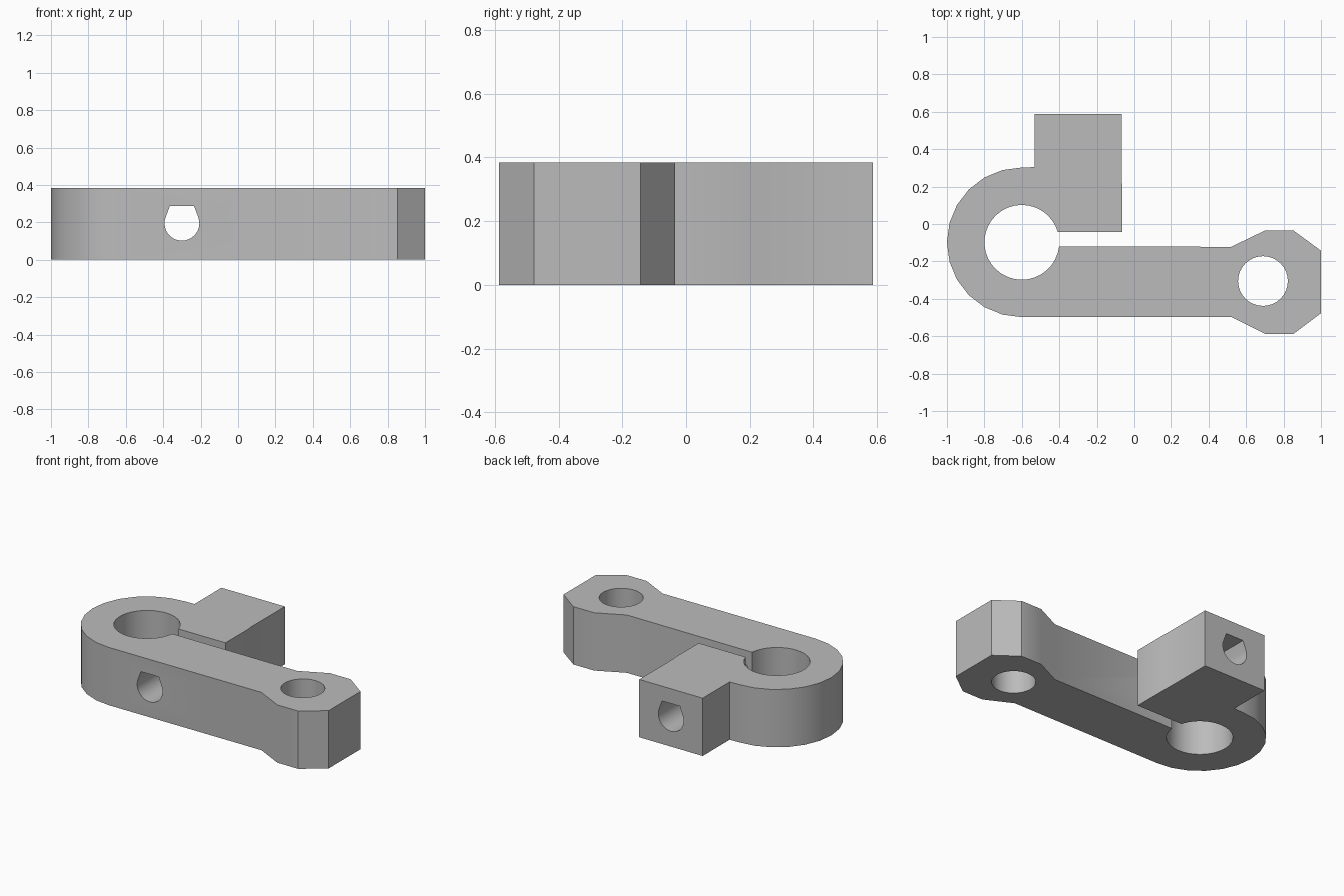
import bpy, bmesh, math
from mathutils import Matrix, Vector

cube = bpy.data.objects.get("Cube")
if cube:
    bpy.data.objects.remove(cube, do_unlink=True)

HEIGHT = 0.384
RING = (-0.6, -0.098)

grey = bpy.data.materials.new("plain_grey")
grey.use_nodes = True
grey.diffuse_color = (0.5, 0.5, 0.5, 1)
grey.node_tree.nodes["Principled BSDF"].inputs["Base Color"].default_value = (0.5, 0.5, 0.5, 1)


def arc(centre, radius, start, end, steps):
    """Points on an arc, angles in degrees."""
    angles = [math.radians(start + (end - start) * i / steps) for i in range(steps + 1)]
    return [(centre[0] + radius * math.cos(a), centre[1] + radius * math.sin(a)) for a in angles]


def prism(name, outline, depth, matrix=Matrix()):
    """Extrude a flat outline along its local z and place it."""
    bm = bmesh.new()
    face = bm.faces.new([bm.verts.new((x, y, 0)) for x, y in outline])
    top = bmesh.ops.extrude_face_region(bm, geom=[face])
    verts = [v for v in top["geom"] if isinstance(v, bmesh.types.BMVert)]
    bmesh.ops.translate(bm, verts=verts, vec=(0, 0, depth))
    bmesh.ops.transform(bm, matrix=matrix, verts=bm.verts)
    bmesh.ops.recalc_face_normals(bm, faces=bm.faces)
    mesh = bpy.data.meshes.new(name)
    bm.to_mesh(mesh)
    bm.free()
    mesh.materials.append(grey)
    obj = bpy.data.objects.new(name, mesh)
    bpy.context.collection.objects.link(obj)
    return obj


# Body: hooked ring, clamp block, slot, arm and chamfered head in one outline
block = [(-0.533, 0.304), (-0.533, 0.587), (-0.067, 0.587), (-0.067, 0.22),
         (-0.063, 0.21), (-0.063, -0.042)]
bore = arc(RING, 0.2, 16.3, 353.7, 32)
head = [(0.52, -0.122), (0.70, -0.035), (0.853, -0.035), (1, -0.143),
        (1, -0.477), (0.853, -0.587), (0.70, -0.587), (0.52, -0.496)]
outer = arc(RING, 0.4, 270, 90, 12)
body = prism("clamp_arm", block + bore + head + outer, HEIGHT)

# Cutters: upright head hole and a flat-topped teardrop hole through the clamp
head_hole = prism("head_hole_cutter", arc((0.69, -0.305), 0.133, 0, 348.75, 31), 1,
                  Matrix.Translation((0, 0, -0.3)))
teardrop = arc((-0.3, 0.195), 0.093, 160, 380, 20) + [(-0.235, 0.286), (-0.365, 0.286)]
bolt_hole = prism("bolt_hole_cutter", teardrop, 2,
                  Matrix.Translation((0, 1, 0)) @ Matrix.Rotation(math.pi / 2, 4, "X"))

bpy.ops.object.select_all(action="DESELECT")
bpy.context.view_layer.objects.active = body
body.select_set(True)
for cutter in (head_hole, bolt_hole):
    cutter.hide_render = True
    mod = body.modifiers.new(cutter.name, "BOOLEAN")
    mod.operation = "DIFFERENCE"
    mod.solver = "EXACT"
    mod.object = cutter
    bpy.ops.object.modifier_apply(modifier=mod.name)
    bpy.data.objects.remove(cutter, do_unlink=True)

bpy.ops.object.shade_smooth_by_angle(angle=math.radians(30))
